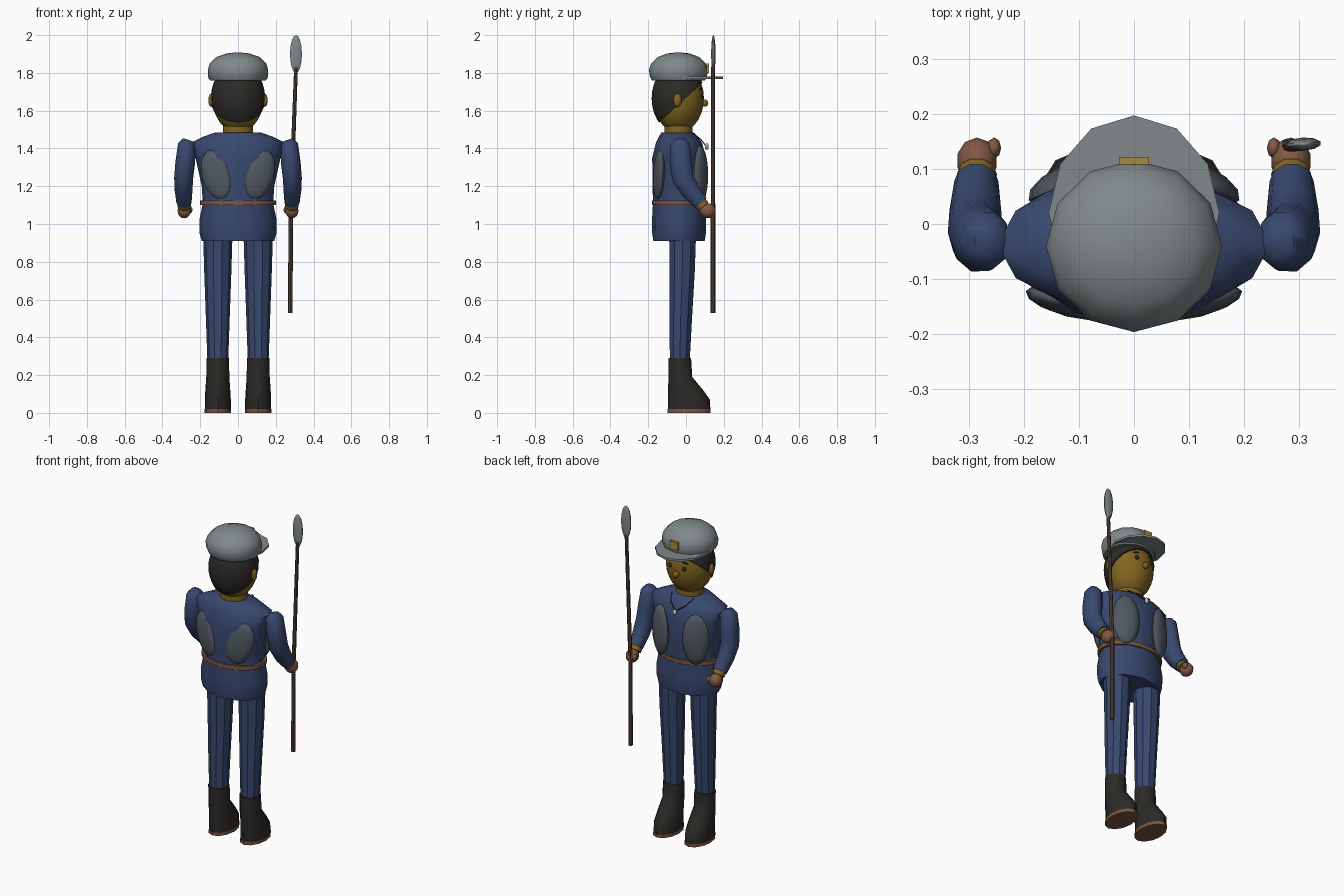
import bpy, bmesh, math
from mathutils import Vector, Matrix


def mat(name, *rgb):
    m = bpy.data.materials.new(name)
    m.diffuse_color = (*rgb, 1)
    return m


NAVY = mat("navy", 0.04, 0.065, 0.16)
SKIN = mat("skin", 0.22, 0.13, 0.015)
GOLD = mat("gold", 0.4, 0.25, 0.05)
GLOVE = mat("glove", 0.22, 0.1, 0.06)
LEATHER = mat("leather", 0.2, 0.09, 0.05)
WOOD = mat("wood", 0.1, 0.06, 0.04)
BLACK = mat("black", 0.025, 0.023, 0.02)
GREY = mat("grey", 0.22, 0.25, 0.26)
PLATE = mat("plate", 0.08, 0.1, 0.12)
PALE = mat("pale", 0.7, 0.7, 0.68)


def finish(bm, name, m, angle=40):
    bmesh.ops.recalc_face_normals(bm, faces=bm.faces)
    me = bpy.data.meshes.new(name)
    bm.to_mesh(me)
    bm.free()
    ob = bpy.data.objects.new(name, me)
    bpy.context.collection.objects.link(ob)
    me.materials.append(m)
    bpy.ops.object.select_all(action='DESELECT')
    ob.select_set(True)
    bpy.context.view_layer.objects.active = ob
    bpy.ops.object.shade_smooth_by_angle(angle=math.radians(angle))
    return ob


def loft(name, m, rings, n=12, along=False, angle=40):
    """Skin elliptical rings (x, y, z, rx, ry); along=True tilts them to the path."""
    bm = bmesh.new()
    loops = []
    cs = [Vector(r[:3]) for r in rings]
    for i, r in enumerate(rings):
        t = Vector((0, 0, 1))
        if along:
            t = (cs[min(i + 1, len(cs) - 1)] - cs[max(i - 1, 0)]).normalized()
        v = t.cross(Vector((1, 0, 0))).normalized()
        u = v.cross(t)
        loops.append([bm.verts.new(cs[i] + u * r[3] * math.cos(a) + v * r[4] * math.sin(a))
                      for a in (2 * math.pi * k / n for k in range(n))])
    for a, b in zip(loops, loops[1:]):
        for k in range(n):
            bm.faces.new((a[k], a[(k + 1) % n], b[(k + 1) % n], b[k]))
    bm.faces.new(loops[0])
    bm.faces.new(loops[-1])
    return finish(bm, name, m, angle)


def ball(name, m, c, r, rot=(0, 0, 0), seg=12, rows=8, cut=None):
    """Ellipsoid, rotated by y tilt then z yaw, optionally cut by a plane."""
    bm = bmesh.new()
    bmesh.ops.create_uvsphere(bm, u_segments=seg, v_segments=rows, radius=1)
    M = (Matrix.Translation(c) @ Matrix.Rotation(rot[2], 4, 'Z') @ Matrix.Rotation(rot[1], 4, 'Y')
         @ Matrix.Rotation(rot[0], 4, 'X') @ Matrix.Diagonal((*r, 1)))
    bmesh.ops.transform(bm, matrix=M, verts=bm.verts)
    if cut:
        bmesh.ops.bisect_plane(bm, geom=bm.verts[:] + bm.edges[:] + bm.faces[:],
                               plane_co=cut[0], plane_no=cut[1], clear_inner=True)
        bmesh.ops.holes_fill(bm, edges=[e for e in bm.edges if e.is_boundary])
    return finish(bm, name, m, 50)


def box(name, m, c, size):
    bm = bmesh.new()
    bmesh.ops.create_cube(bm, size=1, matrix=Matrix.Translation(c) @ Matrix.Diagonal((*size, 1)))
    return finish(bm, name, m)


# Head, hair, nose
HY, HZ = -0.04, 1.665
ball("head", SKIN, (0, HY, HZ), (0.136, 0.135, 0.18), seg=20, rows=14)
ball("hair", BLACK, (0, HY, HZ), (0.144, 0.142, 0.186), seg=20, rows=14,
     cut=((0, -0.03, 1.64), (0, -0.22, 0.24)))
ball("nose", SKIN, (0, 0.1, 1.64), (0.018, 0.018, 0.019))
loft("neck", SKIN, [(0, HY, 1.44, 0.08, 0.075), (0, HY, 1.53, 0.08, 0.075)])

# Tunic
loft("tunic", NAVY, [(0, -0.037, 0.91, 0.192, 0.136), (0, -0.037, 0.95, 0.203, 0.142),
                     (0, -0.037, 1.02, 0.205, 0.143), (0, -0.037, 1.11, 0.186, 0.138),
                     (0, -0.037, 1.2, 0.192, 0.14), (0, -0.037, 1.35, 0.225, 0.142),
                     (0, -0.037, 1.43, 0.248, 0.122), (0, -0.04, 1.46, 0.19, 0.105),
                     (0, -0.045, 1.485, 0.12, 0.085)], angle=60)
loft("belt", LEATHER, [(0, -0.037, 1.1, 0.2, 0.144), (0, -0.037, 1.125, 0.2, 0.144)], n=24)

# Cap with visor and badge
loft("cap", GREY, [(0, -0.04, 1.76, 0.148, 0.14), (0, -0.04, 1.78, 0.158, 0.151),
                   (0, -0.04, 1.815, 0.16, 0.156), (0, -0.04, 1.85, 0.15, 0.145),
                   (0, -0.04, 1.885, 0.113, 0.108), (0, -0.04, 1.903, 0.06, 0.058),
                   (0, -0.04, 1.908, 0.015, 0.015)])
loft("visor", GREY, [(0, 0.02, 1.767, 0.155, 0.177), (0, 0.02, 1.78, 0.155, 0.177)])
box("cap_badge", GOLD, (0, 0.115, 1.825), (0.054, 0.014, 0.05))

# Necklace
loft("pendant_cord", BLACK, [(-0.075, 0.03, 1.487, 0.004, 0.004), (-0.05, 0.077, 1.45, 0.004, 0.004),
                             (0, 0.104, 1.415, 0.004, 0.004), (0.05, 0.077, 1.45, 0.004, 0.004),
                             (0.075, 0.03, 1.487, 0.004, 0.004)], n=6)
ball("pendant", PALE, (0, 0.11, 1.41), (0.012, 0.01, 0.018), seg=8, rows=6)

for s, side in ((-1, "left"), (1, "right")):
    # Face details
    ball(side + "_ear", SKIN, (s * 0.142, -0.045, 1.655), (0.015, 0.022, 0.035))
    ball(side + "_eye", BLACK, (s * 0.048, 0.084, 1.68), (0.013, 0.01, 0.014), seg=8, rows=6)
    ball(side + "_brow", BLACK, (s * 0.05, 0.078, 1.715), (0.02, 0.008, 0.005),
         rot=(0, s * 0.15, -s * 0.35), seg=8, rows=6)
    # Padded plates on chest and back
    ball(side + "_chest_plate", PLATE, (s * 0.12, 0.075, 1.26), (0.078, 0.033, 0.155),
         rot=(0, 0, -s * 0.42))
    ball(side + "_back_plate", PLATE, (s * 0.115, -0.143, 1.26), (0.078, 0.026, 0.135),
         rot=(0, s * 0.3, s * 0.25))
    # Sleeve, cuff and hand
    loft(side + "_sleeve", NAVY, [(s * 0.262, -0.03, 1.445, 0.03, 0.03),
                                  (s * 0.27, -0.03, 1.42, 0.048, 0.054),
                                  (s * 0.28, -0.027, 1.32, 0.052, 0.062),
                                  (s * 0.288, -0.015, 1.24, 0.05, 0.06),
                                  (s * 0.288, 0.025, 1.175, 0.047, 0.052),
                                  (s * 0.286, 0.078, 1.112, 0.04, 0.042)], n=10, along=True, angle=60)
    loft(side + "_cuff", SKIN, [(s * 0.286, 0.066, 1.123, 0.036, 0.037),
                                (s * 0.285, 0.092, 1.092, 0.036, 0.036)], n=10, along=True)
    ball(side + "_hand", GLOVE, (s * 0.285, 0.115, 1.07), (0.037, 0.042, 0.04), seg=10)
    ball(side + "_thumb", GLOVE, (s * 0.254, 0.138, 1.075), (0.013, 0.019, 0.019), seg=8, rows=6)
    # Trouser leg, boot and sole
    loft(side + "_trouser_leg", NAVY, [(s * 0.107, -0.033, 0.27, 0.055, 0.055),
                                       (s * 0.107, -0.028, 0.5, 0.063, 0.063),
                                       (s * 0.107, -0.02, 0.75, 0.072, 0.07),
                                       (s * 0.107, -0.018, 0.95, 0.078, 0.075)], n=10, angle=30)
    loft(side + "_boot", BLACK, [(s * 0.107, 0.017, 0.02, 0.069, 0.112),
                                 (s * 0.107, 0.016, 0.07, 0.069, 0.11),
                                 (s * 0.107, -0.002, 0.12, 0.066, 0.093),
                                 (s * 0.107, -0.03, 0.19, 0.061, 0.063),
                                 (s * 0.107, -0.033, 0.29, 0.06, 0.06)], n=12)
    loft(side + "_sole", LEATHER, [(s * 0.107, 0.017, 0, 0.071, 0.114),
                                   (s * 0.107, 0.017, 0.02, 0.071, 0.114)], n=12)

# Spear
loft("spear_shaft", WOOD, [(0.277, 0.143, 0.53, 0.012, 0.012), (0.279, 0.143, 1.05, 0.012, 0.012),
                           (0.307, 0.143, 1.83, 0.01, 0.01)], n=8, along=True)
ball("spear_head", GREY, (0.307, 0.145, 1.9), (0.033, 0.012, 0.1), rot=(0, 0, 0.05), seg=10, rows=8)
